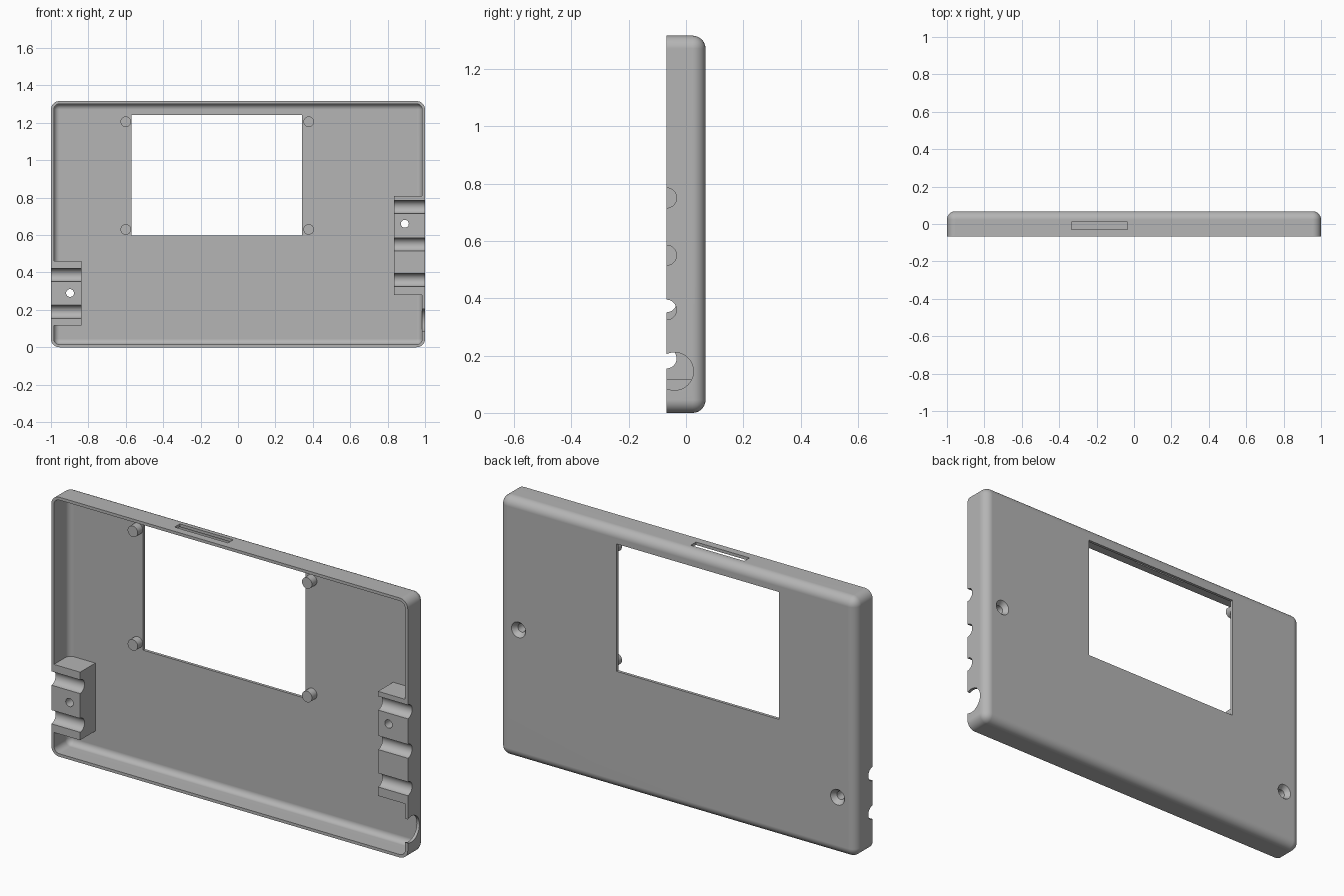
import bpy, bmesh, math
from mathutils import Matrix, Vector

cube = bpy.data.objects.get("Cube")
if cube:
    bpy.data.objects.remove(cube, do_unlink=True)

HALF, TALL, FRONT, BACK = 1.0, 1.316, -0.068, 0.068
WALL, ROUND = 0.015, 0.045

grey = bpy.data.materials.new("grey_plastic")
grey.use_nodes = True
grey.diffuse_color = (0.46, 0.46, 0.46, 1)
grey.node_tree.nodes["Principled BSDF"].inputs["Base Color"].default_value = grey.diffuse_color


def finish(name, bm):
    bmesh.ops.recalc_face_normals(bm, faces=bm.faces[:])
    mesh = bpy.data.meshes.new(name)
    bm.to_mesh(mesh)
    bm.free()
    mesh.materials.append(grey)
    ob = bpy.data.objects.new(name, mesh)
    bpy.context.collection.objects.link(ob)
    return ob


def box(name, x, y, z, radius=0):
    """Box between coordinate pairs; a radius rounds all edges but the front ones."""
    bm = bmesh.new()
    lo, hi = Vector((x[0], y[0], z[0])), Vector((x[1], y[1], z[1]))
    bmesh.ops.create_cube(bm, size=1, matrix=Matrix.Translation((lo + hi) / 2)
                          @ Matrix.Diagonal((*(hi - lo), 1)))
    if radius:
        edges = [e for e in bm.edges if max(v.co.y for v in e.verts) > y[1] - 0.001]
        bmesh.ops.bevel(bm, geom=edges, offset=radius, segments=8, profile=0.5, affect='EDGES')
    return finish(name, bm)


def rod(name, start, end, r1, r2=None):
    """Cylinder or cone between two points."""
    bm = bmesh.new()
    a, b = Vector(start), Vector(end)
    turn = (b - a).to_track_quat('Z', 'Y').to_matrix().to_4x4()
    bmesh.ops.create_cone(bm, cap_ends=True, segments=48, radius1=r1,
                          radius2=r1 if r2 is None else r2, depth=(b - a).length,
                          matrix=Matrix.Translation((a + b) / 2) @ turn)
    return finish(name, bm)


def activate(ob):
    bpy.ops.object.select_all(action='DESELECT')
    ob.select_set(True)
    bpy.context.view_layer.objects.active = ob


def cut(ob, cutter):
    cutter.hide_render = True
    activate(ob)
    mod = ob.modifiers.new("cut", 'BOOLEAN')
    mod.operation, mod.solver, mod.object = 'DIFFERENCE', 'EXACT', cutter
    bpy.ops.object.modifier_apply(modifier=mod.name)
    bpy.data.objects.remove(cutter, do_unlink=True)


# Hollow tray, with the two clamp blocks left standing in the cavity
shell = box("case_shell", (-HALF, HALF), (FRONT, BACK), (0, TALL), ROUND)
cavity = box("cavity", (-HALF + WALL, HALF - WALL), (FRONT - 0.1, BACK - WALL),
             (WALL, TALL - WALL), ROUND - WALL)
cut(cavity, box("right_block", (-1.2, -0.838), (FRONT, 0.2), (0.115, 0.46)))
cut(cavity, box("left_block", (0.833, 1.2), (FRONT, 0.2), (0.28, 0.81)))
cut(shell, cavity)

# Screen window and card slot
cut(shell, box("window", (-0.57, 0.342), (0.03, 0.2), (0.597, 1.243)))
cut(shell, box("slot", (-0.335, -0.035), (-0.03, 0.012), (TALL - 0.03, TALL + 0.1)))

# Cable grooves across the blocks and side walls
for side, heights in ((-1, (0.19, 0.386)), (1, (0.36, 0.55, 0.75))):
    for z in heights:
        cut(shell, rod("groove", (side * 0.8, FRONT, z), (side * 1.1, FRONT, z), 0.035))
cut(shell, rod("socket_hole", (0.95, -0.04, 0.145), (1.1, -0.04, 0.145), 0.066))

# Countersunk screw holes
for x, z in ((-0.898, 0.29), (0.892, 0.66)):
    cut(shell, rod("screw_hole", (x, -0.2, z), (x, 0.2, z), 0.021))
    cut(shell, rod("countersink", (x, BACK - 0.025, z), (x, BACK + 0.005, z), 0.021, 0.043))

# Screen mounting posts
posts = [rod(f"{side}_{level}_post", (x, BACK - WALL / 2, z), (x, BACK - WALL - 0.04, z), 0.028)
         for side, x in (("right", -0.6), ("left", 0.378))
         for level, z in (("lower", 0.63), ("upper", 1.206))]

for ob in [shell] + posts:
    activate(ob)
    bpy.ops.object.shade_smooth_by_angle(angle=math.radians(30))
    weighted = ob.modifiers.new("weighted_normals", 'WEIGHTED_NORMAL')
    weighted.keep_sharp = True
